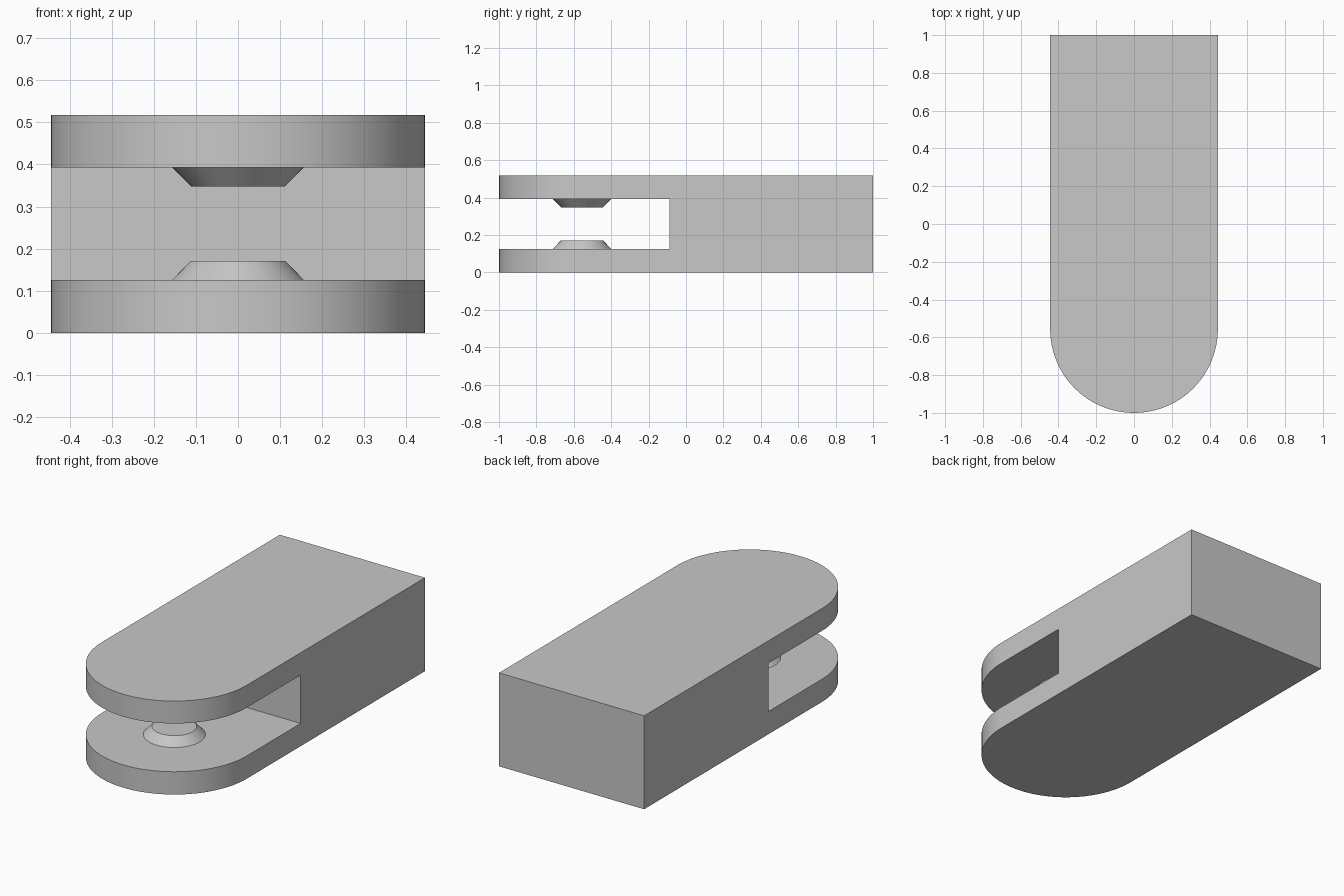
import bpy
import bmesh
from math import pi, cos, sin, radians

cube = bpy.data.objects.get("Cube")
if cube:
    bpy.data.objects.remove(cube, do_unlink=True)

HALF_W = 0.444            # half width, also the radius of the rounded front
HEIGHT = 0.517
PIVOT_Y = HALF_W - 1      # centre of the rounded front
SLOT_LOW, SLOT_HIGH, SLOT_BACK = 0.126, 0.393, -0.087
BOSS_BASE, BOSS_TIP, BOSS_H = 0.156, 0.112, 0.045
ARC_STEPS = 48

grey = bpy.data.materials.new("plain_grey")
grey.use_nodes = True
colour = (0.58, 0.58, 0.58, 1)
grey.diffuse_color = colour
grey.node_tree.nodes["Principled BSDF"].inputs["Base Color"].default_value = colour


def make_object(name, bm):
    bmesh.ops.recalc_face_normals(bm, faces=bm.faces)
    mesh = bpy.data.meshes.new(name)
    bm.to_mesh(mesh)
    bm.free()
    obj = bpy.data.objects.new(name, mesh)
    bpy.context.collection.objects.link(obj)
    mesh.materials.append(grey)
    return obj


def activate(obj):
    bpy.ops.object.select_all(action='DESELECT')
    obj.select_set(True)
    bpy.context.view_layer.objects.active = obj


def extrude_outline(name, outline, z0, z1):
    bm = bmesh.new()
    face = bm.faces.new([bm.verts.new((x, y, z0)) for x, y in outline])
    result = bmesh.ops.extrude_face_region(bm, geom=[face])
    top = [v for v in result["geom"] if isinstance(v, bmesh.types.BMVert)]
    bmesh.ops.translate(bm, verts=top, vec=(0, 0, z1 - z0))
    return make_object(name, bm)


# Fork body: square back, semicircular front
angles = [pi + pi * i / ARC_STEPS for i in range(ARC_STEPS + 1)]
outline = [(HALF_W * cos(a), PIVOT_Y + HALF_W * sin(a)) for a in angles]
outline += [(HALF_W, 1), (-HALF_W, 1)]
body = extrude_outline("fork_body", outline, 0, HEIGHT)

# Slot between the two prongs
slot = [(-1, -2), (1, -2), (1, SLOT_BACK), (-1, SLOT_BACK)]
cutter = extrude_outline("slot_cutter", slot, SLOT_LOW, SLOT_HIGH)
cutter.hide_render = True
cut = body.modifiers.new("slot", 'BOOLEAN')
cut.operation = 'DIFFERENCE'
cut.solver = 'EXACT'
cut.object = cutter
activate(body)
bpy.ops.object.modifier_apply(modifier=cut.name)
bpy.data.objects.remove(cutter, do_unlink=True)

# Tapered bosses facing each other inside the slot
bosses = []
for name, z, up in (("lower_boss", SLOT_LOW, 1), ("upper_boss", SLOT_HIGH, -1)):
    bm = bmesh.new()
    r_low, r_high = (BOSS_BASE, BOSS_TIP) if up > 0 else (BOSS_TIP, BOSS_BASE)
    bmesh.ops.create_cone(bm, cap_ends=True, segments=64,
                          radius1=r_low, radius2=r_high, depth=BOSS_H)
    bmesh.ops.translate(bm, verts=bm.verts,
                        vec=(0, PIVOT_Y, z + up * BOSS_H / 2))
    # Remove the hidden cap that rests on the prong
    base = [f for f in bm.faces if abs(f.calc_center_median().z - z) < 1e-4]
    bmesh.ops.delete(bm, geom=base, context='FACES_ONLY')
    boss = make_object(name, bm)
    bosses.append(boss)

# Smooth the round walls, keep the edges sharp
for obj in [body] + bosses:
    activate(obj)
    bpy.ops.object.shade_smooth_by_angle(angle=radians(30))
